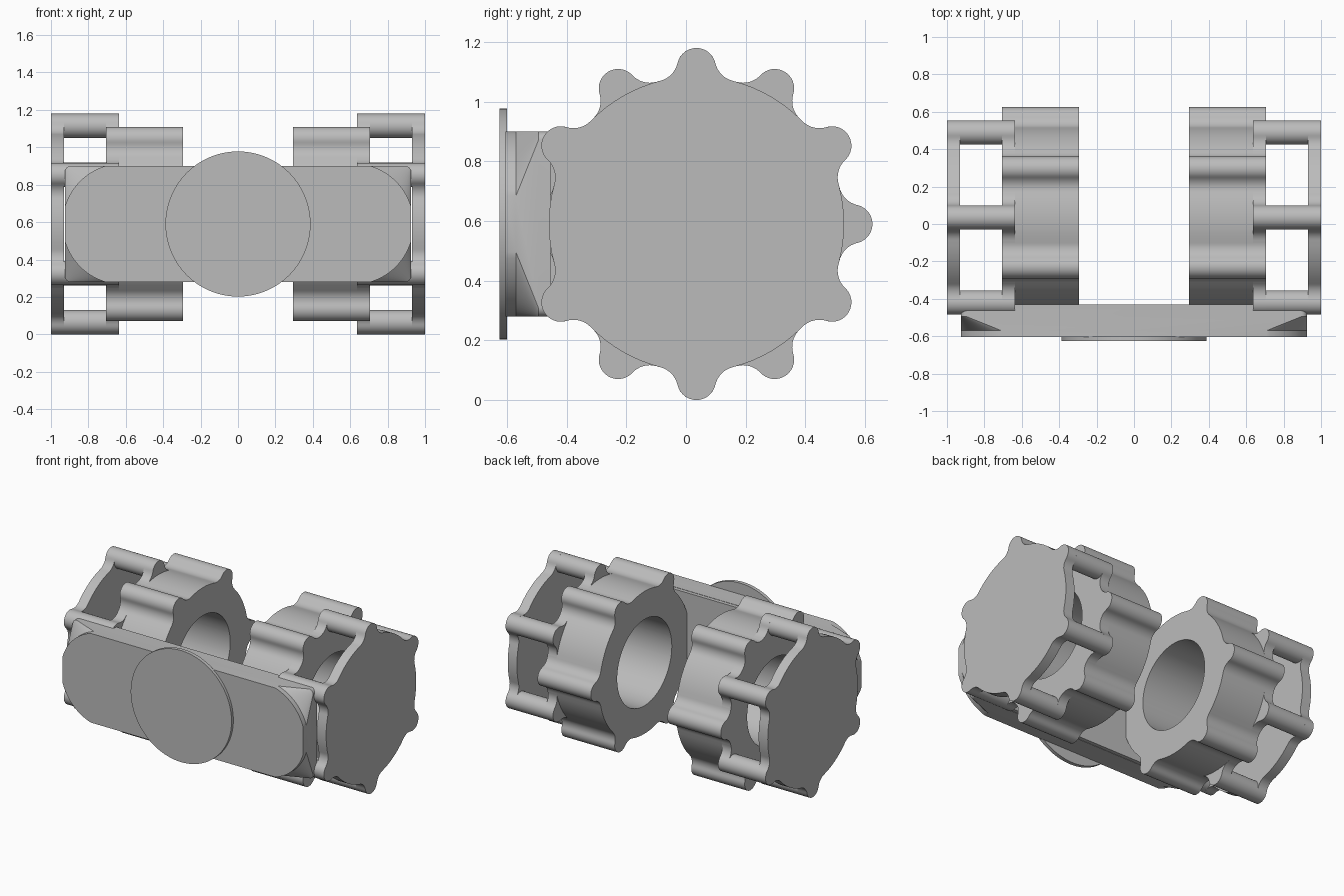
import bpy, bmesh
from math import sin, cos, acos, atan2, pi, radians

cube = bpy.data.objects.get("Cube")
if cube:
    bpy.data.objects.remove(cube, do_unlink=True)

grey = bpy.data.materials.new("plain grey")
grey.use_nodes = True
grey.diffuse_color = (0.5, 0.5, 0.5, 1)
grey.node_tree.nodes["Principled BSDF"].inputs["Base Color"].default_value = (0.5, 0.5, 0.5, 1)

CY, CZ = 0.035, 0.59                 # wheel axis
BODY, LOBE_AT, LOBE, FILLET = 0.495, 0.525, 0.065, 0.08


def loft(name, rings, closed=False):
    """Skin equal-length rings; cap the ends, or join last to first."""
    bm = bmesh.new()
    rows = [[bm.verts.new(p) for p in ring] for ring in rings]
    n = len(rows[0])
    pairs = list(zip(rows, rows[1:])) + ([(rows[-1], rows[0])] if closed else [])
    for a, b in pairs:
        for i in range(n):
            j = (i + 1) % n
            bm.faces.new((a[i], a[j], b[j], b[i]))
    if not closed:
        bm.faces.new(rows[0])
        bm.faces.new(rows[-1])
    bmesh.ops.recalc_face_normals(bm, faces=bm.faces)
    mesh = bpy.data.meshes.new(name)
    bm.to_mesh(mesh)
    bm.free()
    mesh.materials.append(grey)
    ob = bpy.data.objects.new(name, mesh)
    bpy.context.collection.objects.link(ob)
    bpy.ops.object.select_all(action='DESELECT')
    ob.select_set(True)
    bpy.context.view_layer.objects.active = ob
    bpy.ops.object.shade_smooth_by_angle(angle=radians(30))
    return ob


def arc(cx, cy, r, a, b, n):
    return [(cx + r * cos(a + (b - a) * i / n), cy + r * sin(a + (b - a) * i / n))
            for i in range(n + 1)]


def lobed(count, start):
    """Disc outline with round lobes blended in by fillets."""
    d = BODY + FILLET
    g = acos((d * d + LOBE_AT ** 2 - (LOBE + FILLET) ** 2) / (2 * d * LOBE_AT))
    fx, fy = d * cos(g), d * sin(g)
    phi = atan2(fy, fx - LOBE_AT)
    half = arc(LOBE_AT, 0, LOBE, 0, phi, 8) + arc(fx, fy, FILLET, phi + pi, g + pi, 8)[1:]
    tooth = [(x, -y) for x, y in reversed(half)] + half[1:]
    step = 2 * pi / count
    tooth += arc(0, 0, BODY, g, step - g, 8)[1:-1]
    pts = []
    for k in range(count):
        c, s = cos(start + k * step), sin(start + k * step)
        pts += [(x * c - y * s, x * s + y * c) for x, y in tooth]
    return pts


def at_x(pts, x):
    return [(x, CY + u, CZ + v) for u, v in pts]


def at_y(pts, y):
    return [(u, y, CZ + v) for u, v in pts]


def ring(name, pts, x0, x1, hole):
    inner = [(hole * cos(a), hole * sin(a)) for a in (atan2(v, u) for u, v in pts)]
    loft(name, [at_x(pts, x0), at_x(pts, x1), at_x(inner, x1), at_x(inner, x0)], True)


# Wheels: lobed ring, twelve-lobed collar, end plate and six joining rods
for side, s in (("left", 1), ("right", -1)):
    ring(side + "_inner_ring", lobed(6, 0), s * 0.295, s * 0.635, 0.30)
    ring(side + "_collar", lobed(12, 0), s * 0.635, s * 0.705, 0.30)
    plate = lobed(6, pi / 6)
    loft(side + "_end_plate", [at_x(plate, s * 0.93), at_x(plate, s)])
    for k in range(6):
        a = pi / 6 + k * pi / 3
        rod = arc(LOBE_AT * cos(a), LOBE_AT * sin(a), LOBE, 0, 2 * pi, 32)[:-1]
        loft(f"{side}_rod_{k + 1}", [at_x(rod, s * 0.70), at_x(rod, s * 0.935)])


def four_corners(quarter):
    """Mirror one corner curve, running from the top to the side, all round."""
    up = quarter + [(x, -z) for x, z in reversed(quarter)]
    return up + [(-x, z) for x, z in reversed(up)]


# Front bar: rounded face whose corners slope back out to a full rectangle
W, H, R = 0.925, 0.31, 0.324
lean = acos(H / R)
face = four_corners(arc(W - H, 0, R, pi / 2 - lean, lean, 14))
block = four_corners(arc(W - 0.03, H - 0.03, 0.03, pi / 2, 0, 14))
loft("front_bar", [at_y(face, -0.605), at_y(face, -0.57),
                   at_y(block, -0.495), at_y(block, -0.455)])

# Pad behind the bar, set against the rings
pad = four_corners([(0.635, H - 0.002)])
loft("back_pad", [at_y(pad, -0.52), at_y(pad, -0.43)])

# Round badge on the front
badge = arc(0, 0, 0.388, 0, 2 * pi, 96)[:-1]
loft("front_disc", [at_y(badge, -0.625), at_y(badge, -0.60)])
